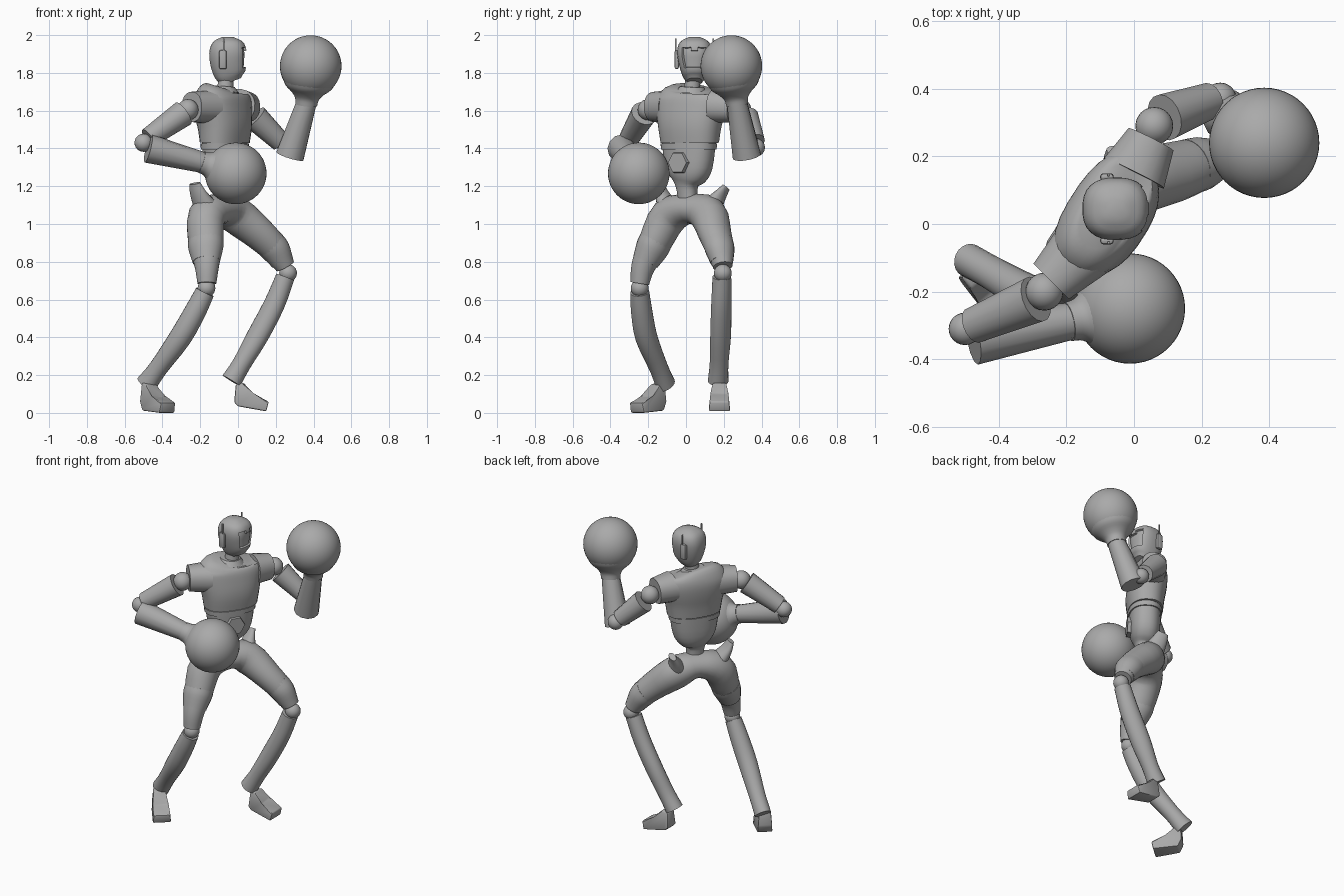
import bpy, bmesh, math
from mathutils import Vector

if "Cube" in bpy.data.objects:
    bpy.data.objects.remove(bpy.data.objects["Cube"])

grey = bpy.data.materials.new("plain grey")
grey.use_nodes = True
grey.diffuse_color = (0.4, 0.4, 0.4, 1)
grey.node_tree.nodes["Principled BSDF"].inputs["Base Color"].default_value = (0.4, 0.4, 0.4, 1)

ACROSS = Vector((0.54, 0.84, 0))   # torso, towards its left shoulder
FACING = Vector((0.84, -0.54, 0))  # torso, towards its chest
UP = Vector((0, 0, 1))


def finish(name, bm, angle=40):
    bmesh.ops.recalc_face_normals(bm, faces=bm.faces)
    mesh = bpy.data.meshes.new(name)
    bm.to_mesh(mesh)
    bm.free()
    mesh.materials.append(grey)
    ob = bpy.data.objects.new(name, mesh)
    bpy.context.collection.objects.link(ob)
    bpy.ops.object.select_all(action='DESELECT')
    ob.select_set(True)
    bpy.context.view_layer.objects.active = ob
    bpy.ops.object.shade_smooth_by_angle(angle=math.radians(angle))
    return ob


def refine(rows, steps):
    """Catmull-Rom curve through rows of (x, y, z, radius a, radius b)."""
    rows = [Vector(r) for r in rows]
    padded = [2 * rows[0] - rows[1]] + rows + [2 * rows[-1] - rows[-2]]
    out = []
    for p, q, r, s in zip(padded, padded[1:], padded[2:], padded[3:]):
        for k in range(steps):
            t = k / steps
            out.append(0.5 * (2 * q + (r - p) * t + (2 * p - 5 * q + 4 * r - s) * t * t
                              + (3 * q - p - 3 * r + s) * t ** 3))
    return out + [rows[-1]]


def loft_mesh(rows, side, segs=20, steps=3, power=1.0):
    rows = refine(rows, steps)
    bm = bmesh.new()
    rings = []
    for i, row in enumerate(rows):
        here = Vector(row[:3])
        t = Vector(rows[min(i + 1, len(rows) - 1)][:3]) - Vector(rows[max(i - 1, 0)][:3])
        t.normalize()
        a = (side - t * side.dot(t)).normalized()
        b = t.cross(a)
        ring = []
        for k in range(segs):
            w = math.tau * (k + 0.5) / segs
            c, s = math.cos(w), math.sin(w)
            c = math.copysign(abs(c) ** power, c)
            s = math.copysign(abs(s) ** power, s)
            ring.append(bm.verts.new(here + a * c * row[3] + b * s * row[4]))
        rings.append(ring)
    for low, high in zip(rings, rings[1:]):
        for k in range(segs):
            n = (k + 1) % segs
            bm.faces.new((low[k], low[n], high[n], high[k]))
    bm.faces.new(rings[0])
    bm.faces.new(rings[-1])
    bm.normal_update()
    return bm


def loft(name, rows, side=UP, **options):
    return finish(name, loft_mesh(rows, side, **options))


def tube(name, start, end, r1, r2, side=UP, segs=16):
    return loft(name, [(*start, r1, r1), (*end, r2, r2)], side, segs=segs, steps=1)


def ball(name, centre, radius, segs=24):
    bm = bmesh.new()
    bmesh.ops.create_uvsphere(bm, u_segments=segs, v_segments=segs // 2, radius=radius)
    bmesh.ops.translate(bm, verts=bm.verts, vec=centre)
    return finish(name, bm)


def block(name, centre, size, bevel):
    bm = bmesh.new()
    bmesh.ops.create_cube(bm, size=1)
    bmesh.ops.scale(bm, verts=bm.verts, vec=size)
    bmesh.ops.translate(bm, verts=bm.verts, vec=centre)
    bmesh.ops.bevel(bm, geom=bm.edges[:], offset=bevel, segments=2, affect='EDGES', profile=0.5)
    return finish(name, bm)


def column(name, rows, **options):
    """Upright torso piece from rows of (x, y, z, half width, half depth)."""
    return loft(name, rows, ACROSS, segs=28, **options)


# Torso
column("chest", [(-0.07, 0.02, 1.43, 0.165, 0.105), (-0.07, 0.02, 1.52, 0.18, 0.115),
                 (-0.08, 0.025, 1.6, 0.2, 0.117), (-0.085, 0.03, 1.66, 0.205, 0.112),
                 (-0.085, 0.03, 1.7, 0.175, 0.095), (-0.08, 0.03, 1.72, 0.11, 0.07)], power=0.85)
column("waist_band", [(-0.07, 0.015, 1.395, 0.157, 0.101), (-0.07, 0.015, 1.425, 0.16, 0.102)],
       steps=1, power=0.85)
column("abdomen", [(-0.07, 0.01, 1.13, 0.05, 0.045), (-0.07, 0.005, 1.2, 0.06, 0.052),
                   (-0.07, 0.01, 1.24, 0.1, 0.075), (-0.07, 0.015, 1.3, 0.133, 0.09),
                   (-0.07, 0.015, 1.44, 0.155, 0.096)], power=0.85)
belly = Vector((-0.07, 0.01, 1.325))
tube("belly_panel", belly + FACING * 0.06, belly + FACING * 0.105, 0.068, 0.058, segs=6)
tube("neck", (-0.07, 0.03, 1.68), (-0.06, 0.04, 1.82), 0.045, 0.038)
tube("collar", (-0.08, 0.03, 1.7), (-0.078, 0.031, 1.728), 0.085, 0.062, ACROSS, 20)

# Head with a recessed visor
bm = loft_mesh([(-0.03, 0.045, 1.755, 0.05, 0.04), (-0.042, 0.045, 1.79, 0.082, 0.065),
                (-0.052, 0.045, 1.86, 0.097, 0.086), (-0.053, 0.045, 1.92, 0.098, 0.092),
                (-0.054, 0.045, 1.965, 0.078, 0.075), (-0.054, 0.045, 1.99, 0.03, 0.03)],
               Vector((1, 0, 0)), segs=28, power=0.8)
visor = [f for f in bm.faces if f.normal.x > 0.7 and 1.83 < f.calc_center_median().z < 1.93]
bmesh.ops.inset_region(bm, faces=visor, thickness=0.004, depth=0)
bmesh.ops.inset_region(bm, faces=visor, thickness=0.002, depth=-0.012)
finish("head", bm)
for label, sign in (("left", 1), ("right", -1)):
    y = 0.045 + sign * 0.094
    block(label + "_ear_cup", (-0.08, y, 1.87), (0.04, 0.022, 0.1), 0.009)
    block(label + "_antenna", (-0.075, y + sign * 0.006, 1.94), (0.009, 0.008, 0.085), 0.002)

# Hips and thighs as one arch
loft("hips_and_thighs", [
    (-0.165, -0.245, 0.685, 0.05, 0.05), (-0.165, -0.225, 0.78, 0.066, 0.064),
    (-0.17, -0.165, 0.9, 0.094, 0.085), (-0.165, -0.09, 1.04, 0.1, 0.1),
    (-0.085, 0.02, 1.08, 0.095, 0.078),
    (-0.015, 0.115, 1.05, 0.1, 0.1), (0.11, 0.152, 0.95, 0.092, 0.085),
    (0.2, 0.18, 0.86, 0.077, 0.072), (0.25, 0.195, 0.775, 0.052, 0.052)], FACING, segs=24)
loft("right_thigh_guard", [(-0.167, -0.215, 0.8, 0.074, 0.07), (-0.17, -0.18, 0.87, 0.094, 0.086),
                           (-0.171, -0.16, 0.91, 0.096, 0.086)], FACING)
loft("left_thigh_guard", [(0.235, 0.19, 0.8, 0.062, 0.06), (0.2, 0.18, 0.86, 0.081, 0.075),
                          (0.165, 0.17, 0.9, 0.084, 0.078)], FACING)
loft("right_hip_wing", [(-0.165, -0.09, 1.08, 0.07, 0.06), (-0.21, -0.125, 1.16, 0.05, 0.03),
                        (-0.228, -0.14, 1.215, 0.034, 0.018)], FACING)
loft("left_hip_wing", [(-0.03, 0.13, 1.08, 0.07, 0.06), (-0.045, 0.18, 1.15, 0.05, 0.03),
                       (-0.05, 0.213, 1.195, 0.034, 0.018)], FACING)

# Lower legs
ball("right_knee", (-0.167, -0.245, 0.66), 0.047)
ball("left_knee", (0.265, 0.195, 0.74), 0.047)
loft("right_shin", [(-0.175, -0.245, 0.64, 0.052, 0.05), (-0.225, -0.235, 0.54, 0.058, 0.056),
                    (-0.305, -0.21, 0.4, 0.06, 0.058), (-0.42, -0.145, 0.24, 0.05, 0.05),
                    (-0.487, -0.108, 0.15, 0.058, 0.05)], FACING)
loft("left_shin", [(0.25, 0.19, 0.72, 0.05, 0.05), (0.19, 0.187, 0.57, 0.058, 0.052),
                   (0.1, 0.183, 0.4, 0.06, 0.052), (0.02, 0.175, 0.26, 0.05, 0.05),
                   (-0.035, 0.17, 0.17, 0.056, 0.054)], FACING)


def foot(name, origin, direction, profile):
    """Side profile of (distance, height, half width) extruded both ways."""
    ahead = Vector(direction).normalized()
    across = UP.cross(ahead)
    bm = bmesh.new()
    sides = [[bm.verts.new(Vector(origin) + ahead * d + UP * z + across * w * s)
              for d, z, w in profile] for s in (1, -1)]
    for ring in sides:
        bm.faces.new(ring)
    for k in range(len(profile)):
        n = (k + 1) % len(profile)
        bm.faces.new((sides[0][k], sides[0][n], sides[1][n], sides[1][k]))
    bmesh.ops.bevel(bm, geom=bm.edges[:], offset=0.008, segments=2, affect='EDGES', profile=0.5)
    return finish(name, bm)


foot("left_foot", (0, 0.177, 0), (1, 0, 0),
     [(-0.02, 0.055, 0.045), (0.0, 0.035, 0.045), (0.15, 0.008, 0.058), (0.163, 0.06, 0.052),
      (0.075, 0.1, 0.05), (0.03, 0.16, 0.035), (-0.012, 0.15, 0.035)])
foot("right_foot", (-0.475, -0.145, 0), (0.66, -0.75, 0),
     [(-0.02, 0.06, 0.045), (0.0, 0.012, 0.045), (0.15, 0.0, 0.056), (0.162, 0.055, 0.05),
      (0.075, 0.085, 0.05), (0.03, 0.15, 0.035), (-0.015, 0.16, 0.035)])


def arm(label, inner, cap, shoulder, upper, low, elbow, back, wrist, glove):
    """One arm from shoulder cap to round glove."""
    loft(label + "_shoulder_cap", [(*inner, 0.09, 0.1), (*cap, 0.08, 0.075)], steps=2, power=0.9)
    ball(label + "_shoulder_joint", shoulder, 0.056)
    tube(label + "_upper_arm", upper, low, 0.07, 0.054)
    ball(label + "_elbow", elbow, 0.048)
    tube(label + "_forearm", back, wrist, 0.077, 0.055, FACING, 12)
    ball(label + "_glove", glove, 0.163, 48)
    start, centre = Vector(wrist), Vector(glove)
    along = (centre - start).normalized()
    rows = [(*(start + along * d), r, r) for d, r in
            ((-0.01, 0.058), (0.025, 0.064), (0.055, 0.088), (0.085, 0.122), (0.12, 0.14))]
    loft(label + "_glove_cuff", rows, FACING, segs=32)


arm("right", (-0.15, -0.075, 1.62), (-0.245, -0.17, 1.62), (-0.265, -0.2, 1.605),
    (-0.29, -0.222, 1.585), (-0.475, -0.3, 1.455), (-0.5, -0.31, 1.43),
    (-0.475, -0.34, 1.4), (-0.185, -0.287, 1.325), (-0.012, -0.25, 1.268))
arm("left", (0.0, 0.15, 1.625), (0.05, 0.25, 1.618), (0.06, 0.29, 1.605),
    (0.09, 0.315, 1.565), (0.225, 0.365, 1.435), (0.255, 0.37, 1.405),
    (0.275, 0.322, 1.36), (0.362, 0.27, 1.64), (0.385, 0.24, 1.836))
